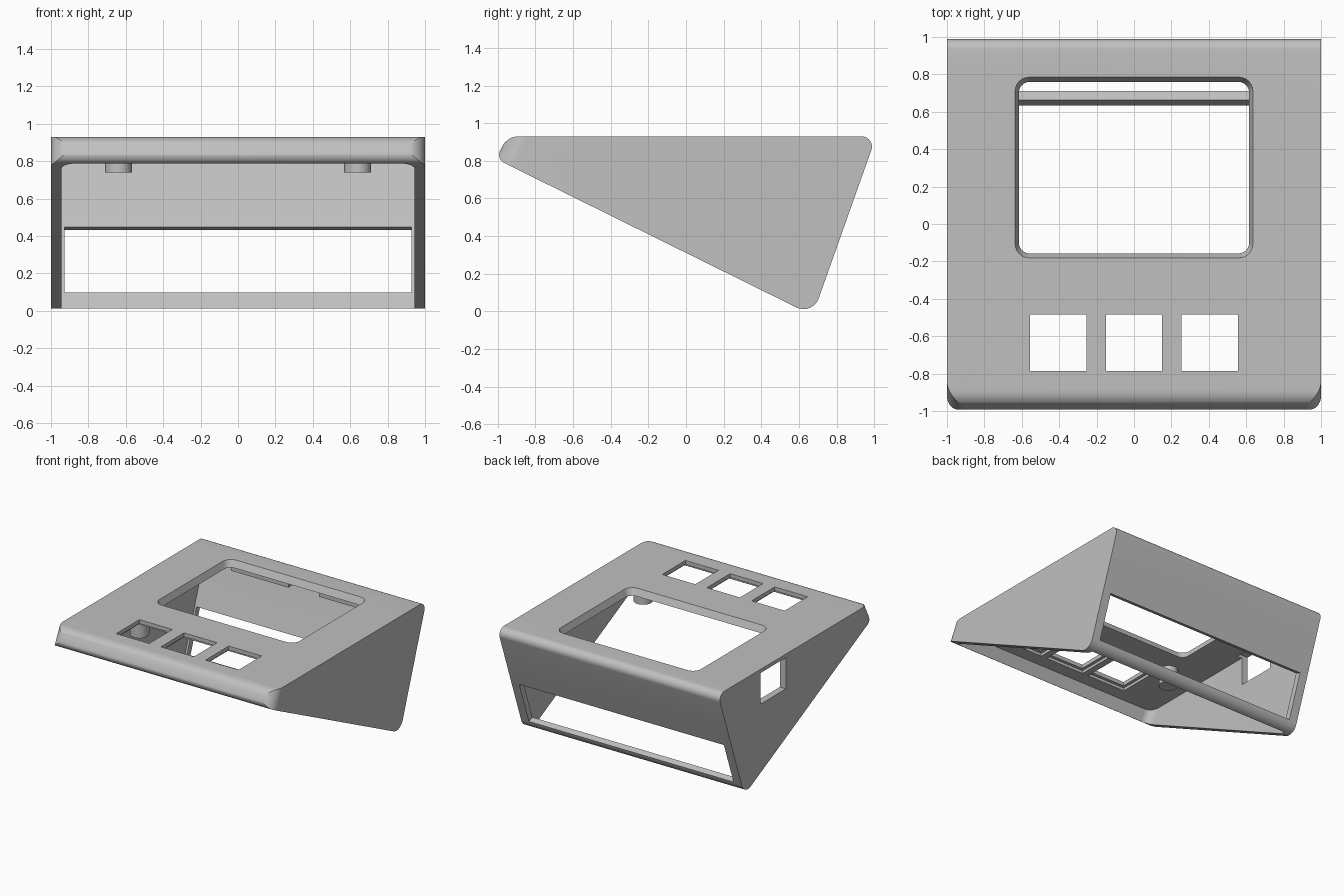
import bpy
import math
from mathutils import Vector

cube = bpy.data.objects.get("Cube")
if cube:
    bpy.data.objects.remove(cube, do_unlink=True)

grey = bpy.data.materials.new("plain_grey")
grey.use_nodes = True
COLOUR = (0.53, 0.53, 0.53, 1)
grey.diffuse_color = COLOUR
grey.node_tree.nodes["Principled BSDF"].inputs["Base Color"].default_value = COLOUR

X, Y, Z = Vector((1, 0, 0)), Vector((0, 1, 0)), Vector((0, 0, 1))


def rounded(corners, radii, steps=10):
    """Round the corners of a convex counter-clockwise polygon."""
    out = []
    for i, r in enumerate(radii):
        p = Vector(corners[i])
        a = (Vector(corners[i - 1]) - p).normalized()
        b = (Vector(corners[(i + 1) % len(corners)]) - p).normalized()
        if r == 0:
            out.append(p)
            continue
        half = a.angle(b) / 2
        centre = p + (a + b).normalized() * (r / math.sin(half))
        start = p + a * (r / math.tan(half)) - centre
        sweep = math.pi - 2 * half
        for k in range(steps + 1):
            t = sweep * k / steps
            c, s = math.cos(t), math.sin(t)
            out.append(centre + Vector((start.x * c - start.y * s,
                                        start.x * s + start.y * c)))
    return out


def rect(x0, x1, y0, y1, front_r=0, back_r=0):
    return rounded([(x0, y0), (x1, y0), (x1, y1), (x0, y1)],
                   [front_r, front_r, back_r, back_r])


def loft(name, low, high, u, v, t0, t1, origin=Vector()):
    """Solid between two matching outlines in the u, v plane."""
    w, n = u.cross(v), len(low)
    verts = [origin + u * p.x + v * p.y + w * t0 for p in low]
    verts += [origin + u * p.x + v * p.y + w * t1 for p in high]
    faces = [list(range(n))[::-1], list(range(n, 2 * n))]
    faces += [(i, (i + 1) % n, n + (i + 1) % n, n + i) for i in range(n)]
    mesh = bpy.data.meshes.new(name)
    mesh.from_pydata(verts, [], faces)
    mesh.materials.append(grey)
    obj = bpy.data.objects.new(name, mesh)
    bpy.context.collection.objects.link(obj)
    return obj


def prism(name, outline, u, v, t0, t1, origin=Vector()):
    return loft(name, outline, outline, u, v, t0, t1, origin)


def combine(target, tool, operation="DIFFERENCE"):
    mod = target.modifiers.new("cut", "BOOLEAN")
    mod.operation, mod.solver, mod.object = operation, "EXACT", tool
    bpy.context.view_layer.objects.active = target
    bpy.ops.object.modifier_apply(modifier=mod.name)
    bpy.data.objects.remove(tool, do_unlink=True)


# Key profile corners (y, z) of the wedge
FRONT_LOW, FRONT_TOP = Vector((-1.01, 0.81)), Vector((-0.95, 0.93))
BACK_TOP, BACK_LOW = Vector((1.011, 0.93)), Vector((0.673, -0.022))
TOP, WALL, CEILING = 0.93, 0.052, 0.875
slope = Vector((0, 0.896, -0.444))
corner = Vector((0, FRONT_LOW.x, FRONT_LOW.y))
rise = (BACK_TOP - BACK_LOW).normalized()


def back_y(z):
    return BACK_LOW.x + (z - BACK_LOW.y) * rise.x / rise.y


# Wedge body with rounded profile and rounded front corners
shell = prism("case_shell", rounded([FRONT_LOW, BACK_LOW, BACK_TOP, FRONT_TOP],
                                    [0.05, 0.085, 0.055, 0.1]), Y, Z, -1, 1)
combine(shell, prism("outer_plan", rect(-1, 1, 0, 3, 0.1), X, slope, -1, 3, corner),
        "INTERSECT")

# Hollow interior, open along the sloping underside
inner = prism("cavity", rounded([(-1.4, -0.6), (back_y(-0.6) - WALL, -0.6),
                                 (back_y(CEILING) - WALL, CEILING), (-1.4, CEILING)],
                                [0, 0, 0.02, 0]), Y, Z, -0.945, 0.945)
combine(inner, prism("inner_plan", rect(-0.945, 0.945, WALL, 3, 0.07), X, slope,
                     -1, 3, corner), "INTERSECT")
combine(shell, inner)

# Wide slot through the leaning back wall
wall_up = Vector((0, rise.x, rise.y))
slot_base = Vector((0, back_y(0.09) - WALL / 2, 0.09))
combine(shell, prism("slot", rect(-0.928, 0.928, 0, 0.372), X, wall_up,
                     -0.15, 0.15, slot_base))

# Display window with sloping edges
combine(shell, loft("window", rect(-0.612, 0.612, -0.153, 0.755, 0.055, 0.055),
                    rect(-0.637, 0.637, -0.183, 0.787, 0.075, 0.075),
                    X, Y, CEILING - 0.01, TOP + 0.005))

# Three square button holes, each with a wider pocket underneath
for x in (-0.405, 0, 0.405):
    combine(shell, prism("button_hole", rect(x - 0.15, x + 0.15, -0.785, -0.485),
                         X, Y, 0.8, 1))
    combine(shell, prism("button_pocket", rect(x - 0.175, x + 0.175, -0.81, -0.46),
                         X, Y, 0.8, 0.898))

# Square port in one side wall
combine(shell, prism("port", rect(0.135, 0.465, 0.645, 0.9), Y, Z, -1.1, -0.9))

parts = [shell]

# Round posts under the top panel
for side, x in (("right", -0.64), ("left", 0.64)):
    bpy.ops.mesh.primitive_cylinder_add(vertices=40, radius=0.072, depth=0.15,
                                        location=(x, -0.36, 0.815))
    post = bpy.context.object
    post.name = side + "_post"
    post.data.materials.append(grey)
    parts.append(post)

# Ledges behind the window
for side, x0, x1 in (("right", -0.62, -0.1), ("left", 0.18, 0.62)):
    parts.append(prism(side + "_ledge", rect(x0, x1, 0.795, 0.84), X, Y, 0.825, 0.88))

# Smooth the rounded surfaces and keep the edges crisp
bpy.ops.object.select_all(action="DESELECT")
for obj in parts:
    obj.select_set(True)
bpy.context.view_layer.objects.active = shell
bpy.ops.object.shade_smooth_by_angle(angle=math.radians(30))
